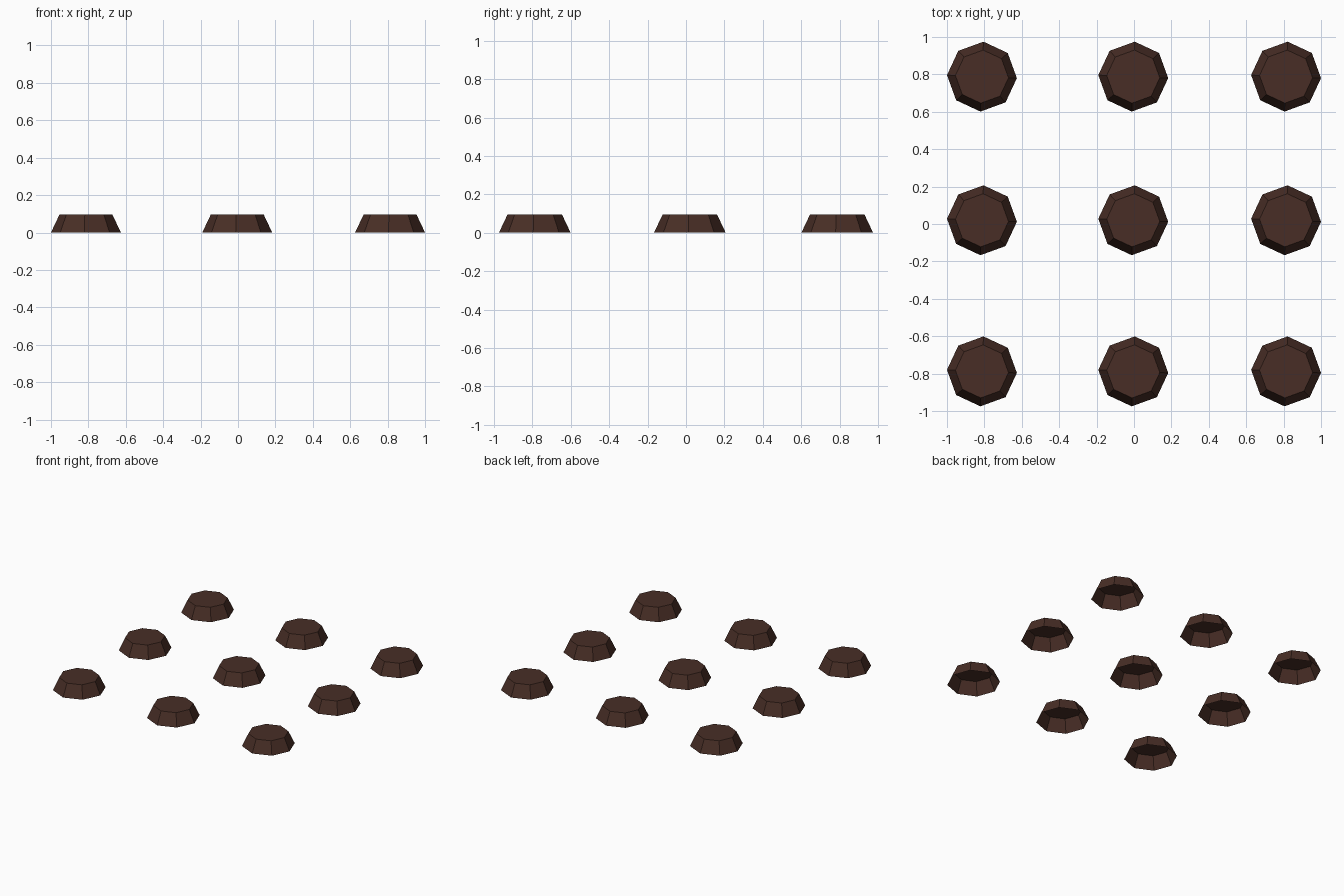
import bpy, bmesh, math

if "Cube" in bpy.data.objects:
    bpy.data.objects.remove(bpy.data.objects["Cube"])

# Single dark brown colour
brown = bpy.data.materials.new("dark_brown")
brown.diffuse_color = (0.065, 0.027, 0.019, 1)
brown.use_nodes = True
brown.node_tree.nodes["Principled BSDF"].inputs["Base Color"].default_value = brown.diffuse_color

SIDES, HEIGHT = 8, 0.095
BASE_R, TOP_R = 0.187, 0.142
TURN = math.radians(-2.5)


def ring(bm, radius, z):
    return [bm.verts.new((radius * math.cos(TURN + i * math.tau / SIDES),
                          radius * math.sin(TURN + i * math.tau / SIDES), z))
            for i in range(SIDES)]


# Tapered octagonal shell: sloped walls and flat top, open underneath
mesh = bpy.data.meshes.new("mound")
bm = bmesh.new()
base, top = ring(bm, BASE_R, 0), ring(bm, TOP_R, HEIGHT)
for i in range(SIDES):
    j = (i + 1) % SIDES
    bm.faces.new((base[i], base[j], top[j], top[i]))
bm.faces.new(top)
bm.to_mesh(mesh)
bm.free()
mesh.materials.append(brown)

# Three by three layout, the middle row and column slightly off centre
for row, y in enumerate((-0.788, 0.02, 0.788)):
    for col, x in enumerate((-0.813, -0.004, 0.813)):
        mound = bpy.data.objects.new(f"mound_{row + 1}_{col + 1}", mesh)
        mound.location = (x, y, 0)
        bpy.context.collection.objects.link(mound)
